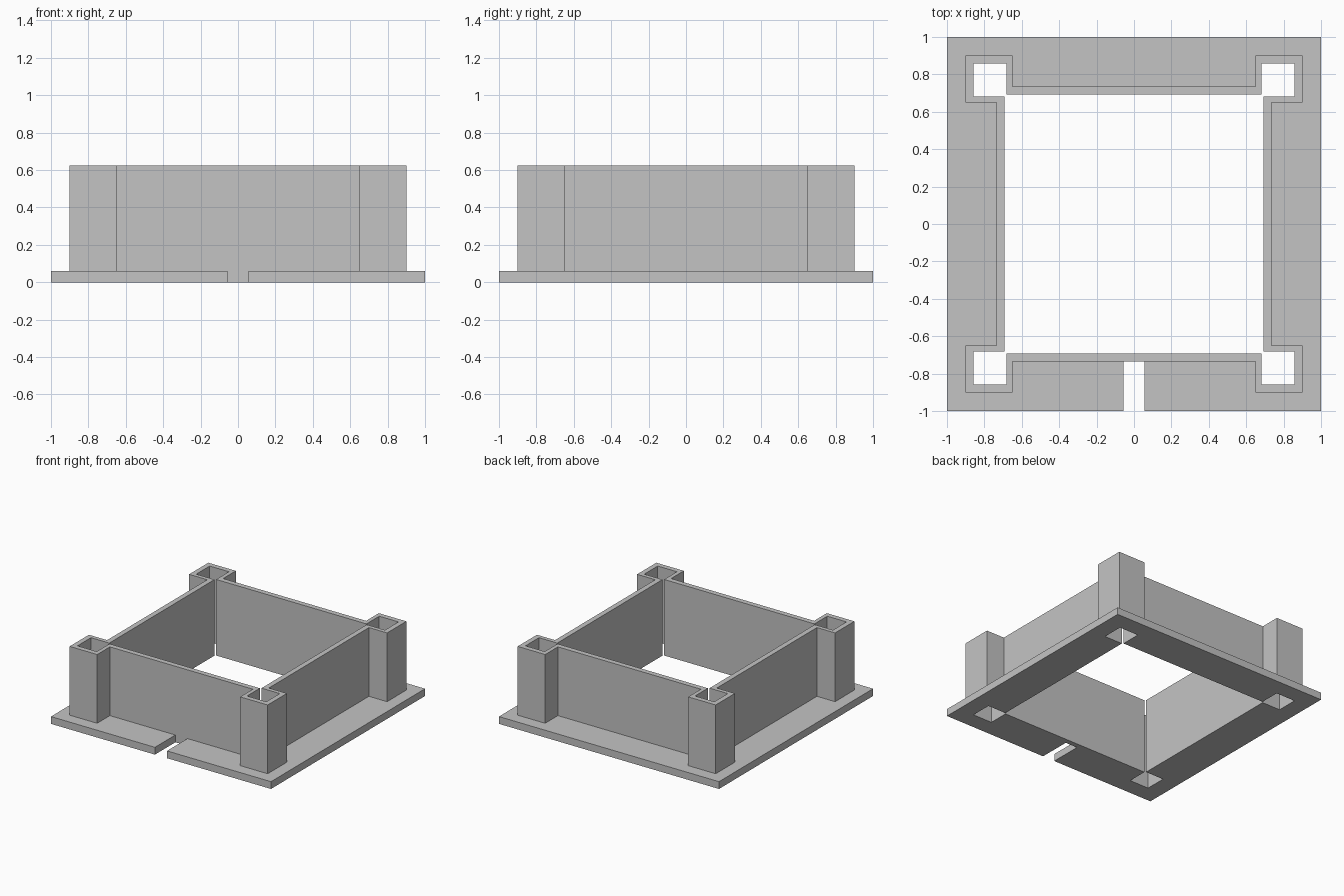
import bpy
import bmesh

cube = bpy.data.objects.get("Cube")
if cube:
    bpy.data.objects.remove(cube, do_unlink=True)

grey = bpy.data.materials.new("plain grey")
grey.use_nodes = True
grey.diffuse_color = (0.55, 0.55, 0.55, 1)
grey.node_tree.nodes["Principled BSDF"].inputs["Base Color"].default_value = (0.55, 0.55, 0.55, 1)

BASE_TOP, WALL_TOP = 0.06, 0.625


def four_corners(side, step, tip):
    """Closed outline of a square with a square bump at each corner."""
    corner = [(side, step), (tip, step), (tip, tip), (step, tip), (step, side)]
    loop = []
    for _ in range(4):
        loop += corner
        corner = [(-y, x) for x, y in corner]
    return loop


def extruded_ring(name, outer, inner, z0, z1):
    """Upright prism between an outer and an inner outline."""
    bm = bmesh.new()
    edges = []
    for outline in (outer, inner):
        verts = [bm.verts.new((x, y, z0)) for x, y in outline]
        edges += [bm.edges.new((a, b)) for a, b in zip(verts, verts[1:] + verts[:1])]
    bmesh.ops.triangle_fill(bm, edges=edges, use_beauty=True, use_dissolve=False)
    top = bmesh.ops.extrude_face_region(bm, geom=bm.faces[:], use_keep_orig=True)["geom"]
    bmesh.ops.translate(bm, vec=(0, 0, z1 - z0),
                        verts=[v for v in top if isinstance(v, bmesh.types.BMVert)])
    bmesh.ops.recalc_face_normals(bm, faces=bm.faces[:])
    mesh = bpy.data.meshes.new(name)
    bm.to_mesh(mesh)
    bm.free()
    mesh.materials.append(grey)
    obj = bpy.data.objects.new(name, mesh)
    bpy.context.collection.objects.link(obj)


# Shared outlines: wall faces, hollow posts open to the inside by a thin slit
wall_outside = four_corners(0.735, 0.65, 0.90)
wall_inside = four_corners(0.692, 0.683, 0.858)

# Square base flange with a slot at the front reaching the wall
slot, depth = 0.055, -0.734
flange = [(1, -1), (1, 1), (-1, 1), (-1, -1),
          (-slot, -1), (-slot, depth), (slot, depth), (slot, -1)]
extruded_ring("base_flange", flange, wall_inside, 0, BASE_TOP)

# Thin walls and corner posts standing on the flange
extruded_ring("walls_and_corner_posts", wall_outside, wall_inside, BASE_TOP, WALL_TOP)
